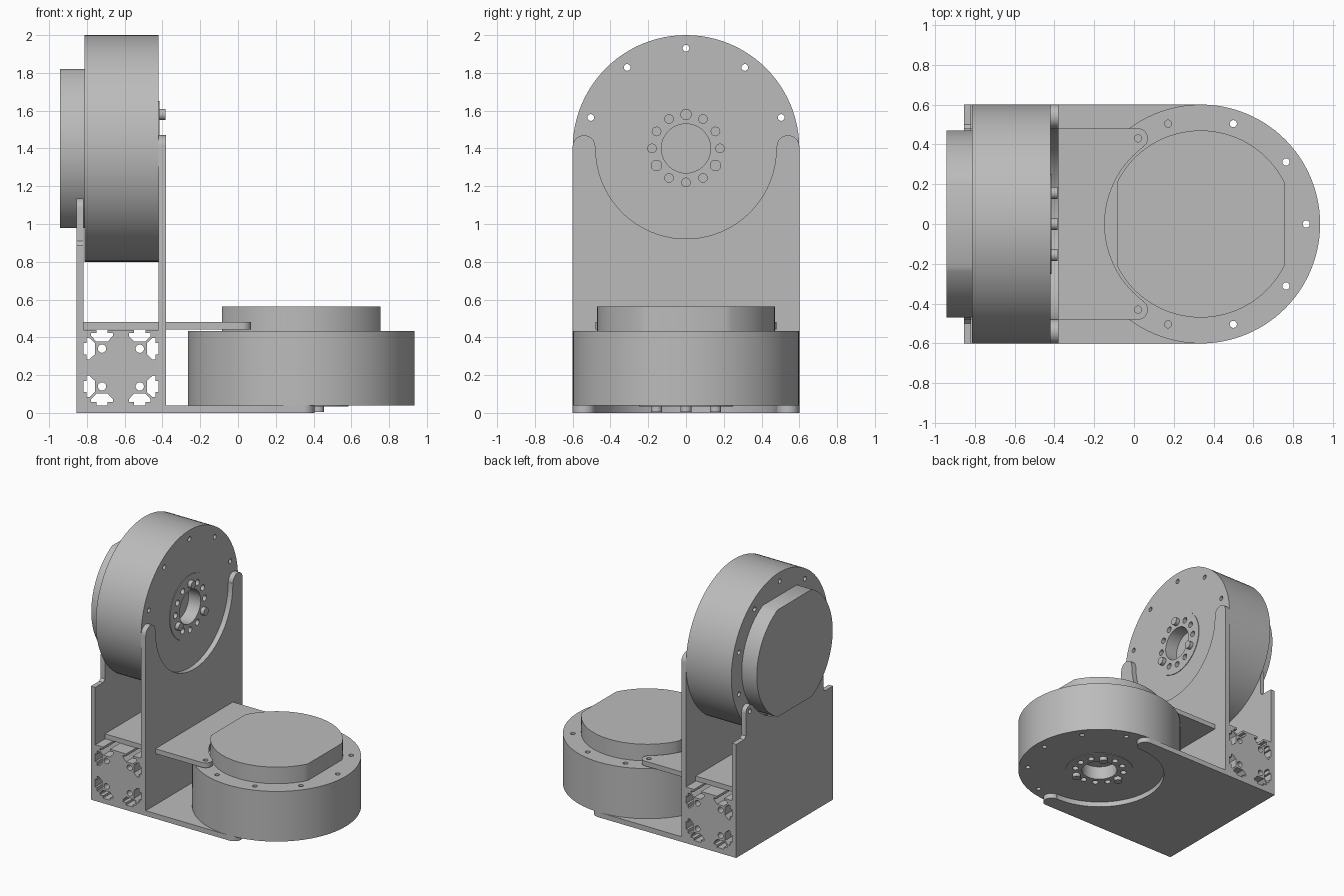
import bpy, bmesh, math
from mathutils import Matrix, Vector

cube = bpy.data.objects.get("Cube")
if cube:
    bpy.data.objects.remove(cube)

grey = bpy.data.materials.new("plain grey")
grey.use_nodes = True
colour = (0.5, 0.5, 0.5, 1)
grey.diffuse_color = colour
bsdf = next(n for n in grey.node_tree.nodes if n.type == 'BSDF_PRINCIPLED')
bsdf.inputs["Base Color"].default_value = colour

X, Y, Z = Vector((1, 0, 0)), Vector((0, 1, 0)), Vector((0, 0, 1))


def arc(cu, cv, r, start, end, steps):
    angles = [math.radians(start + (end - start) * i / steps) for i in range(steps + 1)]
    return [(cu + r * math.cos(a), cv + r * math.sin(a)) for a in angles]


def circle(r, steps=96, cu=0, cv=0):
    return arc(cu, cv, r, 0, 360, steps)[:-1]


def ring_of_holes(count, ring, r):
    return [circle(r, 16, *p) for p in circle(ring, count)]


def part(name, loops, origin, up, normal, low, high):
    """Extrude a filled outline with holes along normal, from low to high."""
    curve = bpy.data.curves.new(name, 'CURVE')
    curve.dimensions = '2D'
    curve.fill_mode = 'BOTH'
    curve.extrude = (high - low) / 2
    for loop in loops:
        spline = curve.splines.new('POLY')
        spline.points.add(len(loop) - 1)
        for point, (u, v) in zip(spline.points, loop):
            point.co = (u, v, 0, 1)
        spline.use_cyclic_u = True
    obj = bpy.data.objects.new(name, curve)
    bpy.context.collection.objects.link(obj)
    centre = Vector(origin) + normal * (low + high) / 2
    axes = Matrix((up.cross(normal), up, normal)).transposed()
    obj.matrix_world = Matrix.Translation(centre) @ axes.to_4x4()
    bpy.ops.object.select_all(action='DESELECT')
    obj.select_set(True)
    bpy.context.view_layer.objects.active = obj
    bpy.ops.object.convert(target='MESH')
    obj = bpy.context.object
    bm = bmesh.new()
    bm.from_mesh(obj.data)
    bmesh.ops.remove_doubles(bm, verts=bm.verts, dist=0.0001)
    bmesh.ops.recalc_face_normals(bm, faces=bm.faces)
    bm.to_mesh(obj.data)
    bm.free()
    obj.data.materials.clear()
    obj.data.materials.append(grey)
    bpy.ops.object.shade_smooth_by_angle(angle=math.radians(30))


def motor(name, origin, up, normal):
    depth, recess, hub = 0.393, 0.1, 0.25
    part(name + "_body", [circle(0.6), circle(hub)] + [
        circle(0.018, 16, v, u) for u, v in circle(0.53, 10)], origin, up, normal, -depth, 0)
    part(name + "_hub_floor", [circle(hub)], origin, up, normal, -depth, -recess)
    part(name + "_hub_ring", [circle(hub), circle(0.13)] + ring_of_holes(12, 0.18, 0.023),
         origin, up, normal, -recess, 0.005)
    # Rear cover with two flat sides
    flat = math.degrees(math.asin(0.42 / 0.47))
    cover = arc(0, 0, 0.47, -flat, flat, 32) + arc(0, 0, 0.47, 180 - flat, 180 + flat, 32)
    part(name + "_rear_cover", [cover], origin, up, normal, -depth - 0.13, -depth)
    for i, angle in enumerate((90, 210, 330)):
        u, v = arc(0, 0, 0.18, angle, angle, 1)[0]
        part(f"{name}_pin_{i + 1}", [circle(0.03, 24, u, v)], origin, up, normal, -0.05, 0.035)


def cradle(base, ear, ear_r, cut_r, foot=(), hole=False):
    """Plate outline with a round cutout between two rounded ears."""
    eu, ev = ear
    start = math.degrees(math.atan2(ev, eu))
    side = list(foot) if foot else [(eu + ear_r, base)]
    side += arc(eu, ev, ear_r, 0, 180 + start, 16)
    side += arc(0, 0, cut_r, start, -90, 32)
    loops = [side + [(-u, v) for u, v in reversed(side[:-1])]]
    if hole:
        loops += [circle(0.018, 16, s * eu, ev) for s in (1, -1)]
    return loops


upper, lower = (-0.42, 0, 1.4), (0.335, 0, 0.04)
motor("upper_motor", upper, Z, X)
motor("lower_motor", lower, -X, -Z)

# Face plates carrying the motors
wide_ear, small_ear = (0.54, 0.01), (0.43, -0.315)
part("upright_plate", cradle(-1.36, wide_ear, 0.06, 0.478), upper, Z, X, 0, 0.04)
part("base_plate", cradle(-1.19, wide_ear, 0.06, 0.478), lower, X, Z, -0.04, 0)

# Rear support plates
step = [(0.6, -1.36), (0.6, -0.51), (0.5, -0.51), (0.48, -0.49)]
part("rear_upright_plate", cradle(0, small_ear, 0.05, 0.482, step, True),
     upper, Z, X, -0.435, -0.398)
part("shelf_plate", cradle(-1.155, small_ear, 0.05, 0.482, hole=True),
     lower, X, Z, 0.402, 0.44)

# Slotted square beam, outline made from one side turned four times
slot = [(-0.03, 0.2), (-0.03, 0.182), (-0.057, 0.182), (-0.057, 0.167), (-0.03, 0.138)]
slot += [(-u, v) for u, v in reversed(slot)]
edge = [(-0.2, 0.2)] + [(u + c, v) for c in (-0.1, 0.1) for u, v in slot]
outline = []
for turn in range(4):
    outline += edge
    edge = [(v, -u) for u, v in edge]
bores = [circle(0.022, 24, u, v) for u in (-0.1, 0.1) for v in (-0.1, 0.1)]
part("slotted_beam", [outline] + bores, (-0.62, 0, 0.24), Z, Y, -0.6, 0.6)
